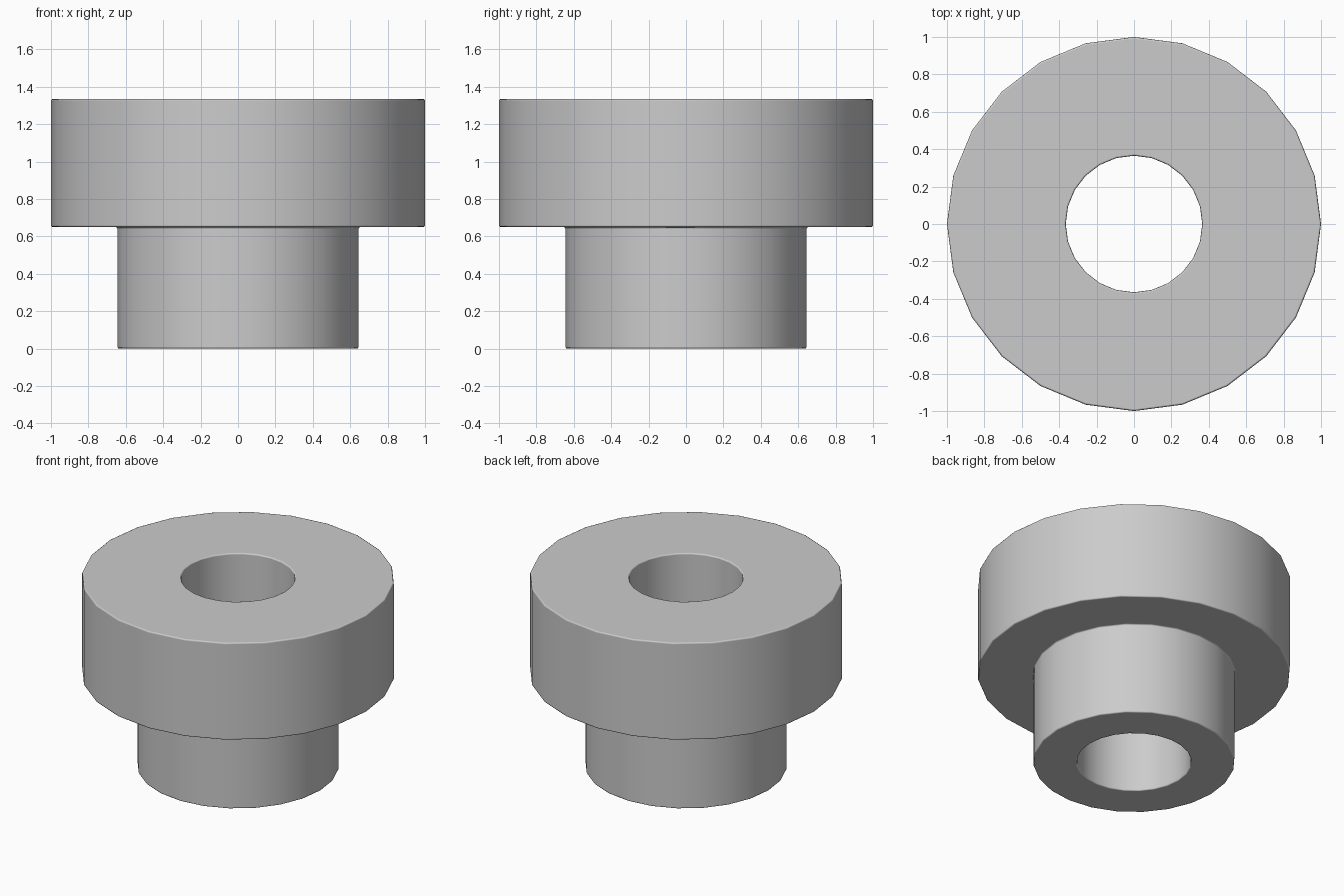
import bpy, bmesh, math

if "Cube" in bpy.data.objects:
    bpy.data.objects.remove(bpy.data.objects["Cube"])

SIDES = 24
# Half cross-section (radius, height) of the stepped bushing
PROFILE = [(0.365, 0), (0.645, 0), (0.645, 0.65), (1.0, 0.65), (1.0, 1.335), (0.365, 1.335)]

grey = bpy.data.materials.new("light_grey")
grey.diffuse_color = (0.6, 0.6, 0.6, 1)
grey.use_nodes = True
grey.node_tree.nodes["Principled BSDF"].inputs["Base Color"].default_value = grey.diffuse_color

# Closed ring swept around z
bm = bmesh.new()
rings = []
for i in range(SIDES):
    a = 2 * math.pi * i / SIDES
    rings.append([bm.verts.new((r * math.cos(a), r * math.sin(a), z)) for r, z in PROFILE])
n = len(PROFILE)
for i in range(SIDES):
    a, b = rings[i], rings[(i + 1) % SIDES]
    for j in range(n):
        k = (j + 1) % n
        bm.faces.new((a[j], b[j], b[k], a[k]))
bmesh.ops.recalc_face_normals(bm, faces=bm.faces[:])
for f in bm.faces:
    f.smooth = True
mesh = bpy.data.meshes.new("flanged_bushing")
bm.to_mesh(mesh)
bm.free()
mesh.materials.append(grey)
bushing = bpy.data.objects.new("flanged_bushing", mesh)
bpy.context.collection.objects.link(bushing)

# Small rounded edges, flat faces kept clean
bevel = bushing.modifiers.new("edge_rounding", 'BEVEL')
bevel.width = 0.01
bevel.segments = 2
bevel.limit_method = 'ANGLE'
bevel.angle_limit = math.radians(40)
bevel.harden_normals = True
